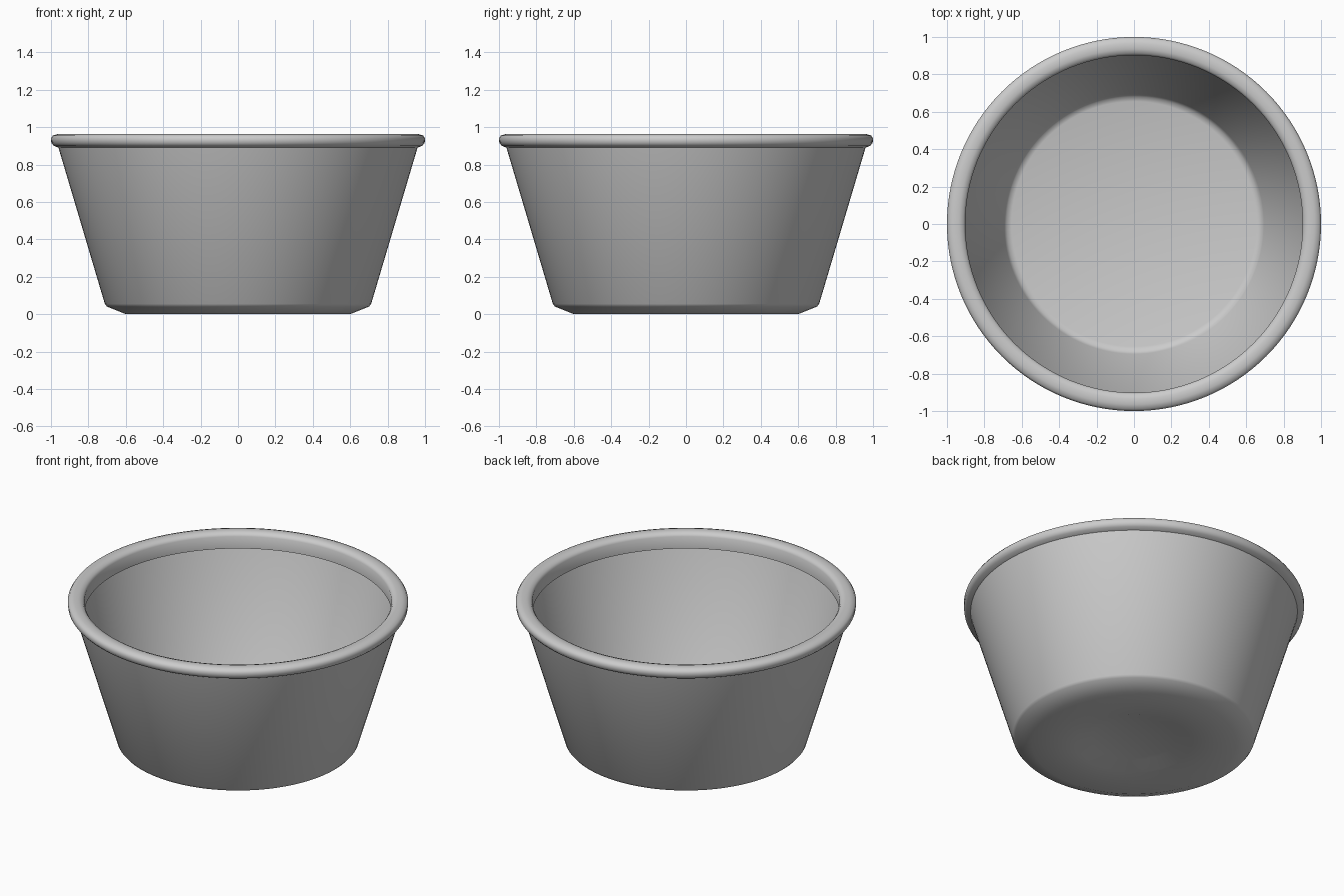
import bpy, bmesh, math

if "Cube" in bpy.data.objects:
    bpy.data.objects.remove(bpy.data.objects["Cube"])

# half-section of the cup: (radius, height), from underside centre round to floor centre
profile = [
    # underside with shallow central recess, sloped foot
    (0, 0.03), (0.25, 0.03), (0.34, 0.0), (0.60, 0.0), (0.70, 0.04), (0.712, 0.055),
    # outer wall and rolled rim
    (0.960, 0.89), (0.985, 0.90), (0.998, 0.915), (1.0, 0.94), (0.99, 0.955),
    (0.965, 0.963), (0.935, 0.963), (0.912, 0.955), (0.902, 0.94),
    # inner lip, undercut, inner wall and floor
    (0.902, 0.862), (0.918, 0.858), (0.695, 0.08), (0.68, 0.058), (0.655, 0.05), (0, 0.05),
]

# spin the section into a closed shell
bm = bmesh.new()
verts = [bm.verts.new((r, 0, z)) for r, z in profile]
edges = [bm.edges.new(pair) for pair in zip(verts, verts[1:])]
bmesh.ops.spin(bm, geom=verts + edges, axis=(0, 0, 1), cent=(0, 0, 0),
               angle=math.tau, steps=128, use_duplicate=False)
bmesh.ops.remove_doubles(bm, verts=bm.verts, dist=0.0005)
bmesh.ops.recalc_face_normals(bm, faces=bm.faces)
mesh = bpy.data.meshes.new("cup")
bm.to_mesh(mesh)
bm.free()

cup = bpy.data.objects.new("cup", mesh)
bpy.context.collection.objects.link(cup)
bpy.context.view_layer.objects.active = cup
cup.select_set(True)
bpy.ops.object.shade_smooth_by_angle(angle=math.radians(50))
